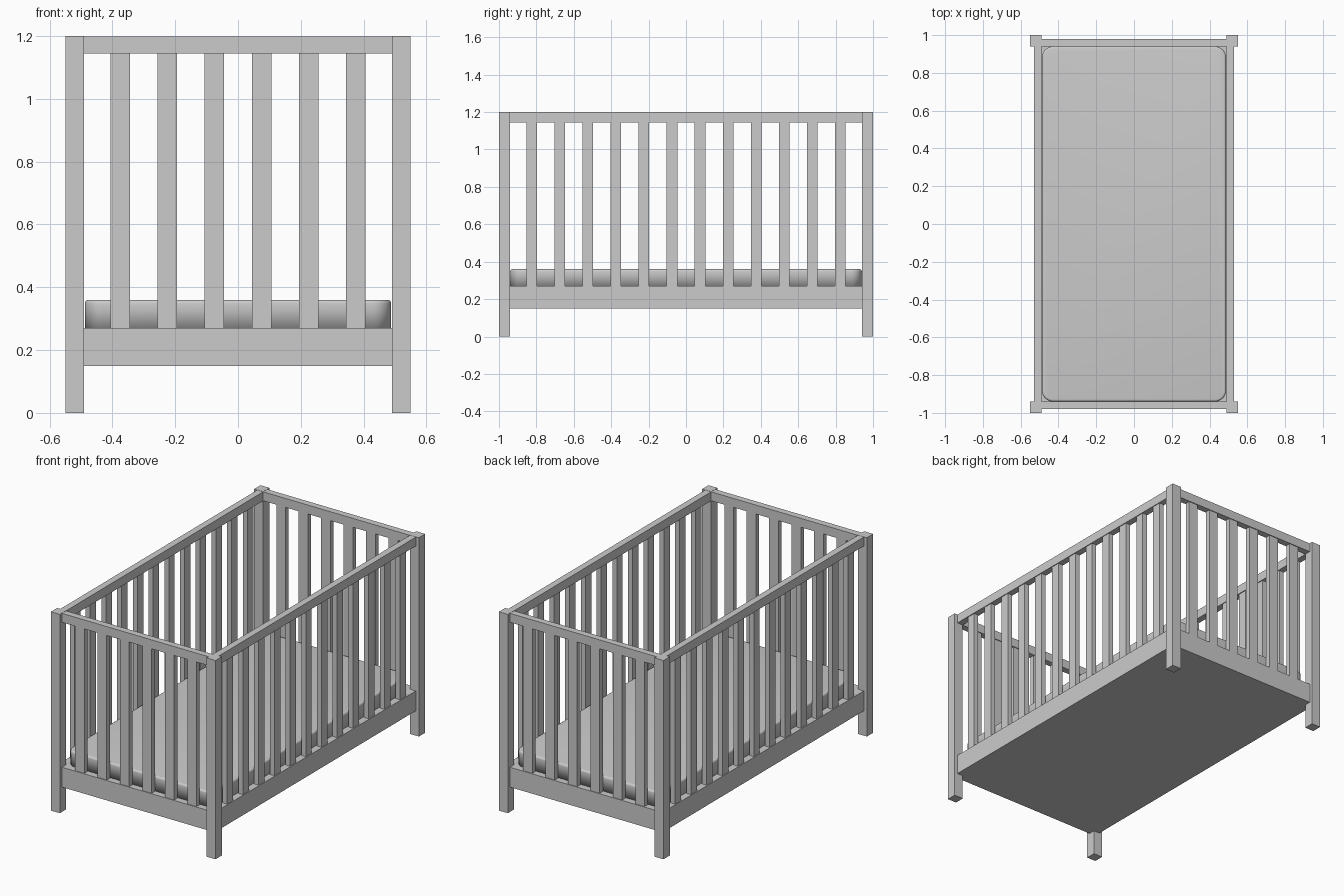
import bpy
import bmesh
from mathutils import Vector

if "Cube" in bpy.data.objects:
    bpy.data.objects.remove(bpy.data.objects["Cube"])

grey = bpy.data.materials.new("light_grey")
grey.diffuse_color = (0.6, 0.6, 0.6, 1)
grey.use_nodes = True
grey.node_tree.nodes["Principled BSDF"].inputs["Base Color"].default_value = grey.diffuse_color


def box(name, x0, x1, y0, y1, z0, z1):
    """Axis-aligned box given by its extents."""
    bm = bmesh.new()
    bmesh.ops.create_cube(bm, size=1)
    size = Vector((x1 - x0, y1 - y0, z1 - z0))
    mid = Vector((x0 + x1, y0 + y1, z0 + z1)) / 2
    for v in bm.verts:
        v.co = Vector(a * b for a, b in zip(v.co, size)) + mid
    mesh = bpy.data.meshes.new(name)
    bm.to_mesh(mesh)
    bm.free()
    mesh.materials.append(grey)
    ob = bpy.data.objects.new(name, mesh)
    bpy.context.collection.objects.link(ob)
    return ob


def bar(name, cx, cy, sx, sy, z0, z1):
    """Box given by its centre, plan size and height range."""
    return box(name, cx - sx / 2, cx + sx / 2, cy - sy / 2, cy + sy / 2, z0, z1)


# Corner posts
for sx in (-1, 1):
    for sy in (-1, 1):
        bar("corner_post", sx * 0.52, sy * 0.97, 0.06, 0.06, 0, 1.2)

# Solid base with deep sides
box("base", -0.53, 0.53, -0.98, 0.98, 0.15, 0.27)

for s in (-1, 1):
    # Top rails
    bar("side_top_rail", s * 0.51, 0, 0.04, 1.88, 1.145, 1.199)
    bar("end_top_rail", 0, s * 0.96, 0.98, 0.04, 1.145, 1.199)
    # Slats along the long sides and the ends
    for i in range(12):
        bar("side_slat", s * 0.51, -0.825 + 0.15 * i, 0.03, 0.057, 0.27, 1.145)
    for i in range(6):
        bar("end_slat", -0.375 + 0.15 * i, s * 0.96, 0.062, 0.03, 0.27, 1.145)

# Mattress: rounded corners in plan, small rounding on the top edge
mattress = box("mattress", -0.488, 0.488, -0.94, 0.94, 0.26, 0.36)
bm = bmesh.new()
bm.from_mesh(mattress.data)
upright = [e for e in bm.edges if abs(e.verts[0].co.z - e.verts[1].co.z) > 0.05]
bmesh.ops.bevel(bm, geom=upright, offset=0.06, segments=8, profile=0.5, affect='EDGES')
rim = [e for e in bm.edges if all(v.co.z > 0.35 for v in e.verts)]
bmesh.ops.bevel(bm, geom=rim, offset=0.012, segments=4, profile=0.5, affect='EDGES')
for f in bm.faces:
    f.smooth = True
bm.to_mesh(mattress.data)
bm.free()
